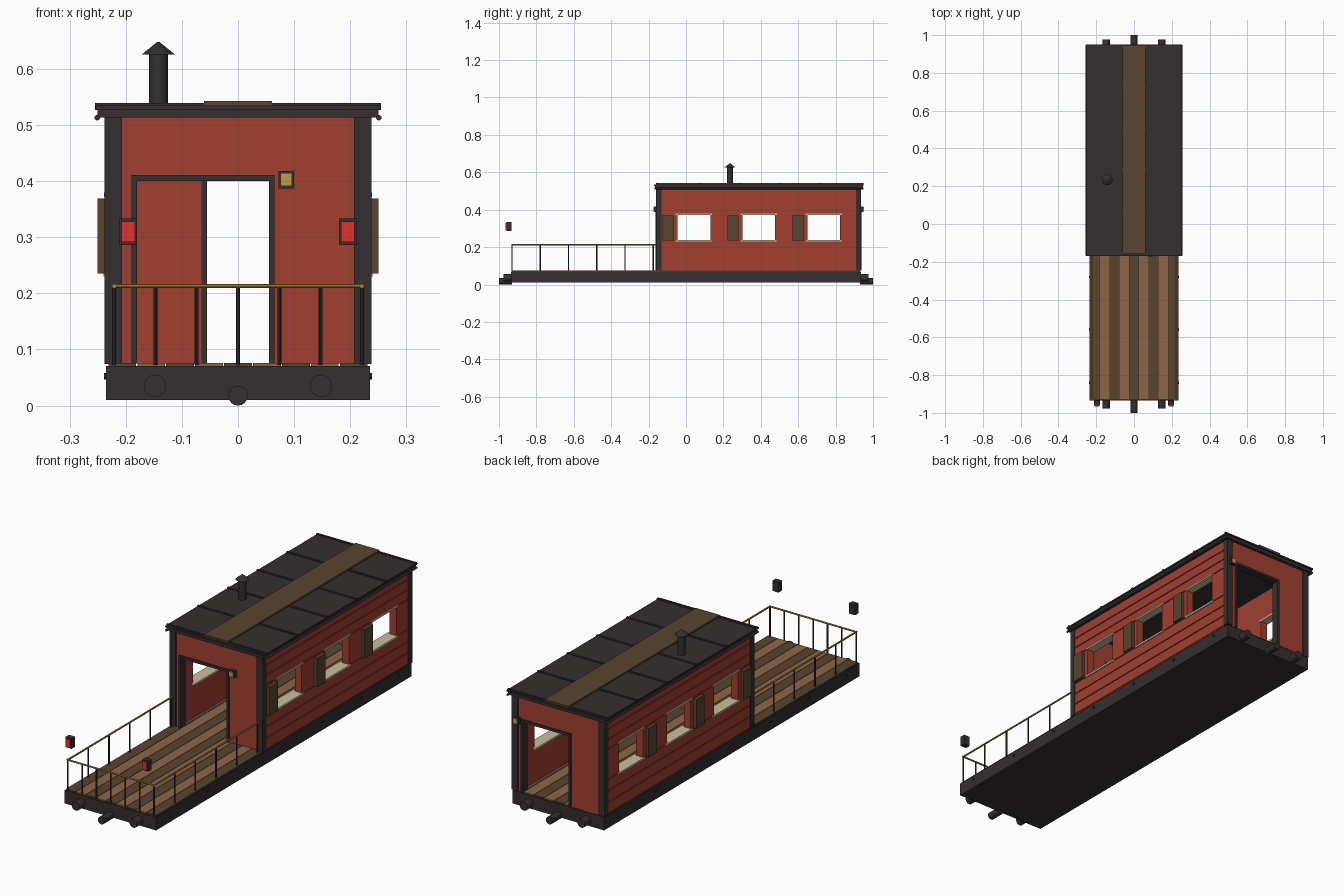
import bpy, bmesh, math
from mathutils import Matrix, Vector

if "Cube" in bpy.data.objects:
    bpy.data.objects.remove(bpy.data.objects["Cube"])


def material(name, r, g, b):
    m = bpy.data.materials.new(name)
    m.diffuse_color = (r, g, b, 1)
    m.use_nodes = True
    m.node_tree.nodes["Principled BSDF"].inputs["Base Color"].default_value = m.diffuse_color
    return m


RED = material("barn red", 0.36, 0.05, 0.03)
DARK = material("charcoal iron", 0.035, 0.028, 0.029)
LIGHT = material("light plank", 0.27, 0.13, 0.065)
BROWN = material("dark plank", 0.10, 0.058, 0.028)
GOLD = material("brass", 0.42, 0.24, 0.04)
CREAM = material("cream trim", 0.60, 0.52, 0.33)
LAMP = material("signal red", 0.80, 0.03, 0.03)
AMBER = material("amber glass", 0.55, 0.33, 0.06)


def finish(name, bm, mat, smooth=False):
    me = bpy.data.meshes.new(name)
    bm.to_mesh(me)
    bm.free()
    me.materials.append(mat)
    ob = bpy.data.objects.new(name, me)
    bpy.context.collection.objects.link(ob)
    if smooth:
        bpy.ops.object.select_all(action='DESELECT')
        ob.select_set(True)
        bpy.context.view_layer.objects.active = ob
        bpy.ops.object.shade_smooth_by_angle(angle=math.radians(40))
    return ob


def boxes(name, mat, items):
    """One object from boxes given as (x0, x1, y0, y1, z0, z1)."""
    bm = bmesh.new()
    for x0, x1, y0, y1, z0, z1 in items:
        c = Vector((x0 + x1, y0 + y1, z0 + z1)) / 2
        s = Matrix.Diagonal((abs(x1 - x0), abs(y1 - y0), abs(z1 - z0), 1))
        bmesh.ops.create_cube(bm, size=1, matrix=Matrix.Translation(c) @ s)
    return finish(name, bm, mat)


def rods(name, mat, items, sides=16):
    """One object from rods given as (start, end, radius, end radius)."""
    bm = bmesh.new()
    for a, b, r0, r1 in items:
        a, b = Vector(a), Vector(b)
        d = b - a
        rot = d.to_track_quat('Z', 'Y').to_matrix().to_4x4()
        bmesh.ops.create_cone(bm, cap_ends=True, segments=sides, radius1=r0, radius2=r1,
                              depth=d.length, matrix=Matrix.Translation((a + b) / 2) @ rot)
    return finish(name, bm, mat, True)


def both(items):
    """Mirror boxes across x = 0."""
    return items + [(-b, -a, *rest) for a, b, *rest in items]


# Underframe and deck planks
boxes("underframe", DARK, [(-0.235, 0.235, -0.935, 0.935, 0.01, 0.07)])
W = 0.464 / 9
for mat, name, start in ((BROWN, "dark_planks", 0), (LIGHT, "light_planks", 1)):
    boxes(name, mat, [(-0.232 + i * W + 0.001, -0.232 + (i + 1) * W - 0.001,
                       -0.93, 0.93, 0.065, 0.076) for i in range(start, 9, 2)])
rods("frame_bolts", DARK, [((s * 0.23, i * 0.28, 0.052), (s * 0.239, i * 0.28, 0.052), 0.006, 0.006)
                           for s in (-1, 1) for i in range(-3, 4)], 8)

# Buffers and couplers at both ends
rods("buffers", DARK, [((x, s * 0.93, 0.035), (x, s * 0.977, 0.035), 0.02, 0.02)
                       for x in (-0.148, 0.148) for s in (-1, 1)])
rods("couplers", DARK, [((0, s * 0.93, 0.0175), (0, s, 0.0175), 0.0175, 0.0175) for s in (-1, 1)])

# Cabin side walls: backing with clapboards and three windows per side
WINDOWS = [(-0.045, 0.13), (0.302, 0.476), (0.65, 0.824)]
Y0, Y1 = -0.135, 0.912
edges = [Y0] + [v for w in WINDOWS for v in w] + [Y1]
piers = list(zip(edges[::2], edges[1::2]))
ZB, ZT = 0.235, 0.375
back = [(0.2, 0.231, Y0, Y1, 0.075, ZB), (0.2, 0.231, Y0, Y1, ZT, 0.515)]
back += [(0.2, 0.231, a, b, ZB, ZT) for a, b in piers]
boxes("side_walls", RED, both(back))
rows = [(0.076, 0.128), (0.128, 0.181), (0.181, ZB), (ZT, 0.42), (0.42, 0.467), (0.467, 0.514)]
boards = [(0.23, 0.235, Y0, Y1, a + 0.002, b - 0.002) for a, b in rows]
boards += [(0.23, 0.235, a, b, ZB + 0.002, ZT - 0.002) for a, b in piers]
boxes("clapboards", RED, both(boards))
boxes("window_sills", CREAM, both([(0.185, 0.24, a - 0.01, b + 0.01, ZB - 0.005, ZB + 0.004)
                                   for a, b in WINDOWS]))
boxes("window_heads", CREAM, both([(0.198, 0.239, a - 0.01, b + 0.01, ZT - 0.003, ZT + 0.005)
                                   for a, b in WINDOWS]))
boxes("shutters", BROWN, both([(0.235, 0.25, a - 0.08, a - 0.02, ZB, 0.369) for a, b in WINDOWS]))
boxes("corner_posts", DARK, both([(0.207, 0.238, a, b, 0.074, 0.514)
                                  for a, b in ((-0.16, -0.132), (0.908, 0.936))]))

# End walls: the doorway is off centre, to opposite sides front and rear
for end, outer, s, d0, d1 in (("front", -0.155, -1, -0.182, 0.057), ("rear", 0.931, 1, -0.057, 0.182)):
    inner = outer - s * 0.025
    boxes(end + "_wall", RED, [(-0.21, d0, outer, inner, 0.075, 0.514),
                               (d1, 0.21, outer, inner, 0.075, 0.514),
                               (d0, d1, outer, inner, 0.402, 0.514)])
    f0, f1 = outer + s * 0.008, inner - s * 0.002
    boxes(end + "_door_frame", DARK, [(d0 - 0.008, d0 + 0.002, f0, f1, 0.075, 0.41),
                                      (d1 - 0.002, d1 + 0.008, f0, f1, 0.075, 0.41),
                                      (d0 - 0.008, d1 + 0.008, f0, f1, 0.4, 0.411)])
    # Small door lamp
    x = d1 + 0.029
    boxes(end + "_door_lamp", DARK, [(x - 0.014, x + 0.014, outer, outer + s * 0.016, 0.387, 0.418)])
    boxes(end + "_door_lamp_glass", AMBER,
          [(x - 0.01, x + 0.01, outer + s * 0.015, outer + s * 0.02, 0.391, 0.414)])

# Roof with seams, gutters and walkway
boxes("roof", DARK, [(-0.25, 0.25, -0.165, 0.945, 0.513, 0.529),
                     (-0.254, 0.254, -0.17, 0.95, 0.528, 0.535)])
boxes("roof_seams", DARK, [(-0.255, 0.255, y - 0.005, y + 0.005, 0.527, 0.539)
                           for y in (-0.155, 0.07, 0.288, 0.505, 0.722, 0.94)])
rods("gutters", DARK, [((s * 0.251, -0.168, 0.513), (s * 0.251, 0.948, 0.513), 0.005, 0.005)
                       for s in (-1, 1)], 10)
boxes("roof_walkway", BROWN, [(-0.061, 0.061, -0.16, 0.948, 0.534, 0.543)])

# Stove pipe with conical cap
P = (-0.142, 0.235)
rods("stove_pipe", DARK, [((*P, 0.53), (*P, 0.628), 0.017, 0.017)])
rods("pipe_cap", DARK, [((*P, 0.626), (*P, 0.648), 0.029, 0.002)])

# Porch railing
RX, RY, RZ = 0.221, -0.93, 0.213
posts = [(s * RX, RY + i * 0.151) for s in (-1, 1) for i in range(6)]
posts += [(i * 0.0737, RY) for i in range(-2, 3)]
rods("railing_posts", DARK, [((x, y, 0.072), (x, y, RZ), 0.0035, 0.0035) for x, y in posts], 8)
rails = [((s * RX, RY - 0.004, RZ), (s * RX, -0.158, RZ), 0.004, 0.004) for s in (-1, 1)]
rails.append(((-RX - 0.004, RY, RZ), (RX + 0.004, RY, RZ), 0.004, 0.004))
rods("hand_rails", GOLD, rails, 8)

# Marker lamps above the porch corners
boxes("marker_lamps", DARK, both([(0.18, 0.212, -0.96, -0.934, 0.286, 0.333)]))
boxes("marker_lamp_glass", LAMP, both([(0.184, 0.208, -0.966, -0.959, 0.291, 0.328)]))
